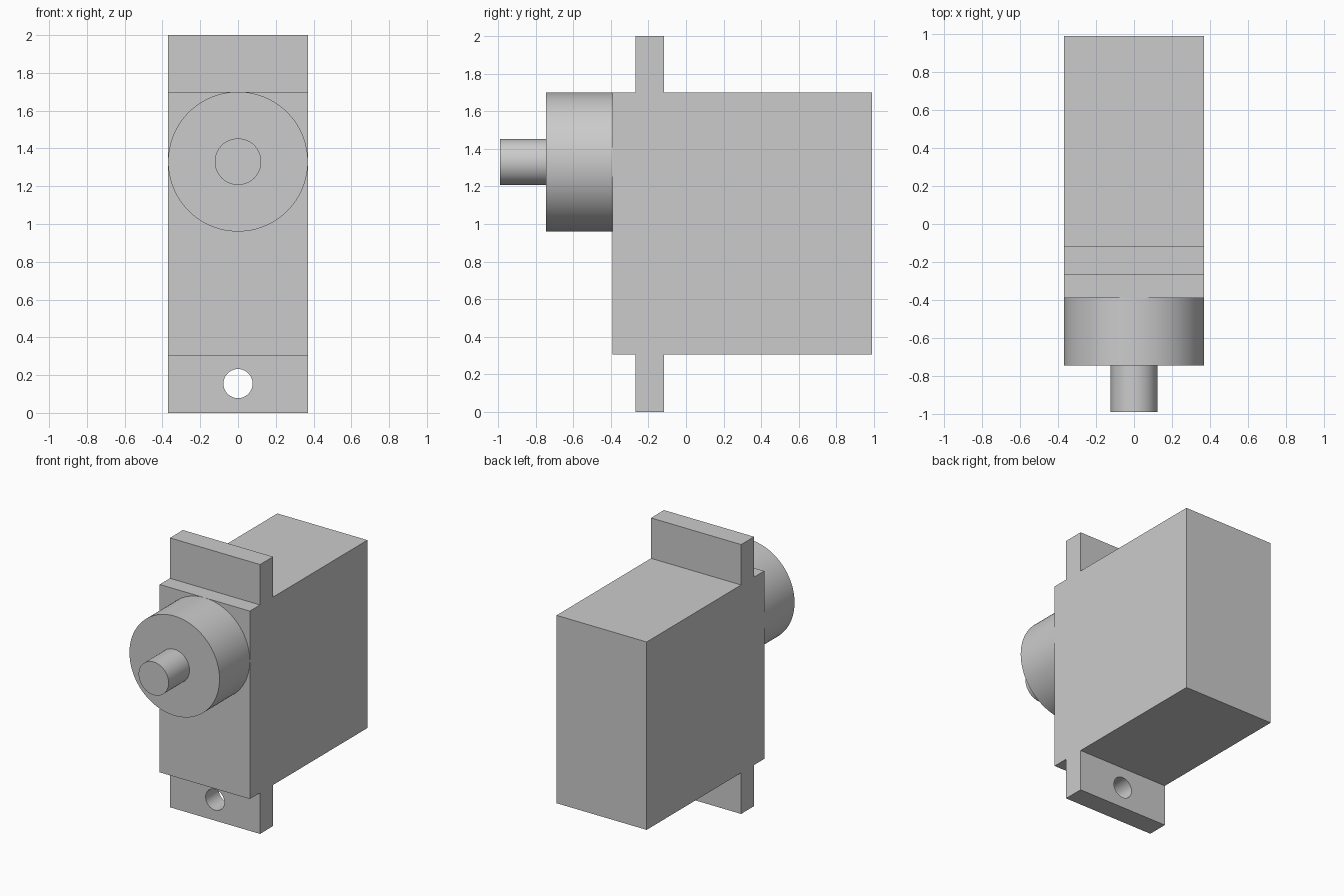
import bpy
import bmesh
from math import pi, radians

cube = bpy.data.objects.get("Cube")
if cube:
    bpy.data.objects.remove(cube, do_unlink=True)

HALF_WIDTH = 0.37
FRONT, BACK = -0.39, 0.99
BOTTOM, TOP = 0.305, 1.70
TAB_FRONT, TAB_BACK = -0.27, -0.118
SHAFT_Z = 1.33

grey = bpy.data.materials.new("plain grey")
grey.use_nodes = True
colour = (0.6, 0.6, 0.6, 1)
grey.diffuse_color = colour
grey.node_tree.nodes["Principled BSDF"].inputs["Base Color"].default_value = colour


def cylinder(name, radius, y0, y1, z):
    """Cylinder lying along y, smooth round the side."""
    bpy.ops.mesh.primitive_cylinder_add(
        vertices=96, radius=radius, depth=y1 - y0,
        location=(0, (y0 + y1) / 2, z), rotation=(pi / 2, 0, 0))
    obj = bpy.context.object
    obj.name = name
    obj.data.materials.append(grey)
    bpy.ops.object.shade_smooth_by_angle(angle=radians(30))
    return obj


# Case with both mounting tabs: one side profile extruded across the width
profile = [
    (FRONT, BOTTOM), (TAB_FRONT, BOTTOM), (TAB_FRONT, 0), (TAB_BACK, 0),
    (TAB_BACK, BOTTOM), (BACK, BOTTOM), (BACK, TOP), (TAB_BACK, TOP),
    (TAB_BACK, 2), (TAB_FRONT, 2), (TAB_FRONT, TOP), (FRONT, TOP),
]
bm = bmesh.new()
side = bm.faces.new([bm.verts.new((-HALF_WIDTH, y, z)) for y, z in profile])
extruded = bmesh.ops.extrude_face_region(bm, geom=[side])["geom"]
bmesh.ops.translate(bm, vec=(2 * HALF_WIDTH, 0, 0),
                    verts=[v for v in extruded if isinstance(v, bmesh.types.BMVert)])
bmesh.ops.recalc_face_normals(bm, faces=bm.faces)
mesh = bpy.data.meshes.new("case")
bm.to_mesh(mesh)
bm.free()
mesh.materials.append(grey)
case = bpy.data.objects.new("case", mesh)
bpy.context.collection.objects.link(case)

# Screw hole through the lower tab
cutter = cylinder("screw_hole_cutter", 0.077, TAB_FRONT - 0.1, TAB_BACK + 0.1, 0.155)
hole = case.modifiers.new("screw hole", "BOOLEAN")
hole.operation = "DIFFERENCE"
hole.solver = "EXACT"
hole.object = cutter
bpy.ops.object.select_all(action="DESELECT")
case.select_set(True)
bpy.context.view_layer.objects.active = case
bpy.ops.object.modifier_apply(modifier=hole.name)
bpy.data.objects.remove(cutter, do_unlink=True)
bpy.ops.object.shade_smooth_by_angle(angle=radians(30))

# Round gear housing and output shaft on the front
cylinder("gear_housing", HALF_WIDTH, -0.745, FRONT, SHAFT_Z)
cylinder("output_shaft", 0.123, -0.99, -0.745, SHAFT_Z)
